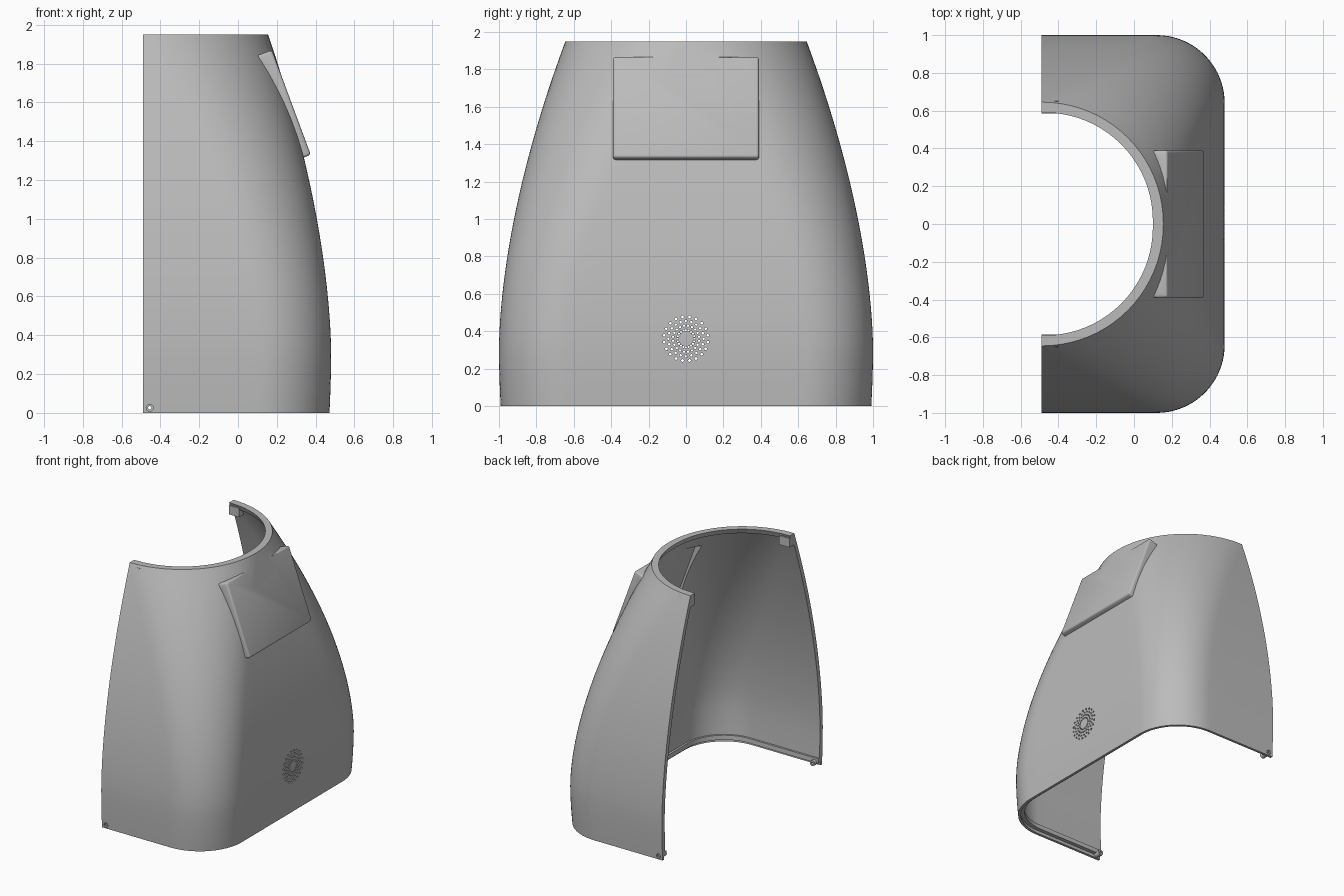
import bpy, bmesh, math
from mathutils import Matrix, Vector

if "Cube" in bpy.data.objects:
    bpy.data.objects.remove(bpy.data.objects["Cube"])

HEIGHT, BACK = 1.95, -0.49

grey = bpy.data.materials.new("shell_grey")
grey.use_nodes = True
grey.diffuse_color = (0.5, 0.5, 0.5, 1)
grey.node_tree.nodes["Principled BSDF"].inputs["Base Color"].default_value = (0.5, 0.5, 0.5, 1)


def section(z, inset, start):
    """Half rounded rectangle that turns into a half circle towards the top."""
    w = (abs(z - 0.3) / 1.65) ** 1.73 * (1 if z > 0.3 else 0.5)
    depth = 0.97 - 0.325 * w - inset
    half = 1.0 - 0.355 * w - inset
    r = min(0.36 + 0.285 * w - inset, depth - 0.004, half - 0.004)
    cx, cy = BACK + depth - r, half - r
    side = [(start + (cx - start) * i / 8, -half) for i in range(8)]
    arc = [(cx + r * math.sin(a), -cy - r * math.cos(a))
           for a in (math.pi / 2 * i / 20 for i in range(21))]
    front = [(BACK + depth, -cy + 2 * cy * i / 12) for i in range(1, 12)]
    mirror = [(x, -y) for x, y in reversed(side + arc)]
    return [Vector((x, y, z)) for x, y in side + arc + front + mirror]


def finish(name, bm):
    bmesh.ops.recalc_face_normals(bm, faces=bm.faces)
    mesh = bpy.data.meshes.new(name)
    bm.to_mesh(mesh)
    bm.free()
    mesh.materials.append(grey)
    obj = bpy.data.objects.new(name, mesh)
    bpy.context.collection.objects.link(obj)
    return obj


def loft(name, rows, start):
    bm = bmesh.new()
    rings = [[bm.verts.new(p) for p in section(z, t, start)] for z, t in rows]
    for lo, hi in zip(rings, rings[1:]):
        for i in range(len(lo)):
            j = (i + 1) % len(lo)
            bm.faces.new((lo[i], lo[j], hi[j], hi[i]))
    bm.faces.new(rings[0])
    bm.faces.new(rings[-1])
    return finish(name, bm)


def box(name, lo, hi, frame=Matrix(), bevel=0):
    lo, hi = Vector(lo), Vector(hi)
    bm = bmesh.new()
    place = frame @ Matrix.Translation((lo + hi) / 2) @ Matrix.Diagonal((*(hi - lo), 1))
    bmesh.ops.create_cube(bm, size=1, matrix=place)
    if bevel:
        bmesh.ops.bevel(bm, geom=bm.edges[:], offset=bevel, segments=3,
                        profile=0.5, affect='EDGES')
    return finish(name, bm)


def rods(name, items, axis, sides=12):
    """Cylinders along x or y; items hold (centre, radius, length)."""
    bm = bmesh.new()
    turn = Matrix.Rotation(math.pi / 2, 4, 'Y' if axis == 'x' else 'X')
    for centre, r, length in items:
        bmesh.ops.create_cone(bm, cap_ends=True, segments=sides, radius1=r, radius2=r,
                              depth=length, matrix=Matrix.Translation(centre) @ turn)
    return finish(name, bm)


def combine(target, other, operation):
    mod = target.modifiers.new(operation.lower(), 'BOOLEAN')
    mod.operation, mod.object, mod.solver = operation, other, 'EXACT'
    bpy.context.view_layer.objects.active = target
    bpy.ops.object.modifier_apply(modifier=mod.name)
    bpy.data.objects.remove(other)


# Outer body
steps = 40
shell = loft("shell", [(HEIGHT * i / steps, 0) for i in range(steps + 1)], BACK)

# Slanted flat panel: local x points outwards, z up the slope
outward = Vector((0.54, 0, 0.2)).normalized()
up = Vector((-0.2, 0, 0.54)).normalized()
frame = Matrix((outward, (0, 1, 0), up)).transposed().to_4x4()
frame.translation = (0.275, 0, 1.6)
combine(shell, box("panel", (-0.15, -0.39, -0.288), (0, 0.39, 0.288), frame, 0.014), 'UNION')

# Hollow inside with a stepped bottom lip and a thicker top rim
wall = [(0.06 + 1.85 * i / steps, 0.035) for i in range(steps + 1)]
rows = [(-0.03, 0.02), (0.025, 0.02), (0.025, 0.05), (0.06, 0.05)] + wall
rows += [(1.91, 0.055), (2.0, 0.055)]
combine(shell, loft("cavity", rows, -0.6), 'DIFFERENCE')

# Pocket behind the panel
combine(shell, box("pocket", (-0.2, -0.35, -0.25), (-0.04, 0.35, 0.25), frame), 'DIFFERENCE')

# Lugs under the rim and screw bosses at the lower corners
for s in (-1, 1):
    ys = sorted((s * 0.585, s * 0.65))
    combine(shell, box("rim_lug", (BACK, ys[0], 1.86), (-0.4, ys[1], 1.93)), 'UNION')
    boss = [((-0.455, s * 0.95, 0.026), 0.022, 0.06)]
    combine(shell, rods("screw_boss", boss, 'y', 20), 'UNION')
    sink = [((-0.455, s, 0.026), 0.018, 0.04)]
    combine(shell, rods("screw_recess", sink, 'y', 20), 'DIFFERENCE')
combine(shell, rods("screw_hole", [((-0.455, 0, 0.026), 0.009, 3)], 'y', 16), 'DIFFERENCE')

# Round grille of small holes arranged in rays
holes = []
for k in range(4):
    radius = 0.046 + 0.024 * k
    for i in range(20):
        a = math.tau * (i + 0.5 * (k % 2)) / 20
        centre = (0.46, radius * math.cos(a), 0.36 + radius * math.sin(a))
        holes.append((centre, 0.0055 + 0.0007 * k, 0.2))
combine(shell, rods("grille", holes, 'x', 10), 'DIFFERENCE')

# Smooth surface with crisp edges
bpy.ops.object.select_all(action='DESELECT')
shell.select_set(True)
bpy.context.view_layer.objects.active = shell
bpy.ops.object.shade_smooth_by_angle(angle=math.radians(30))
